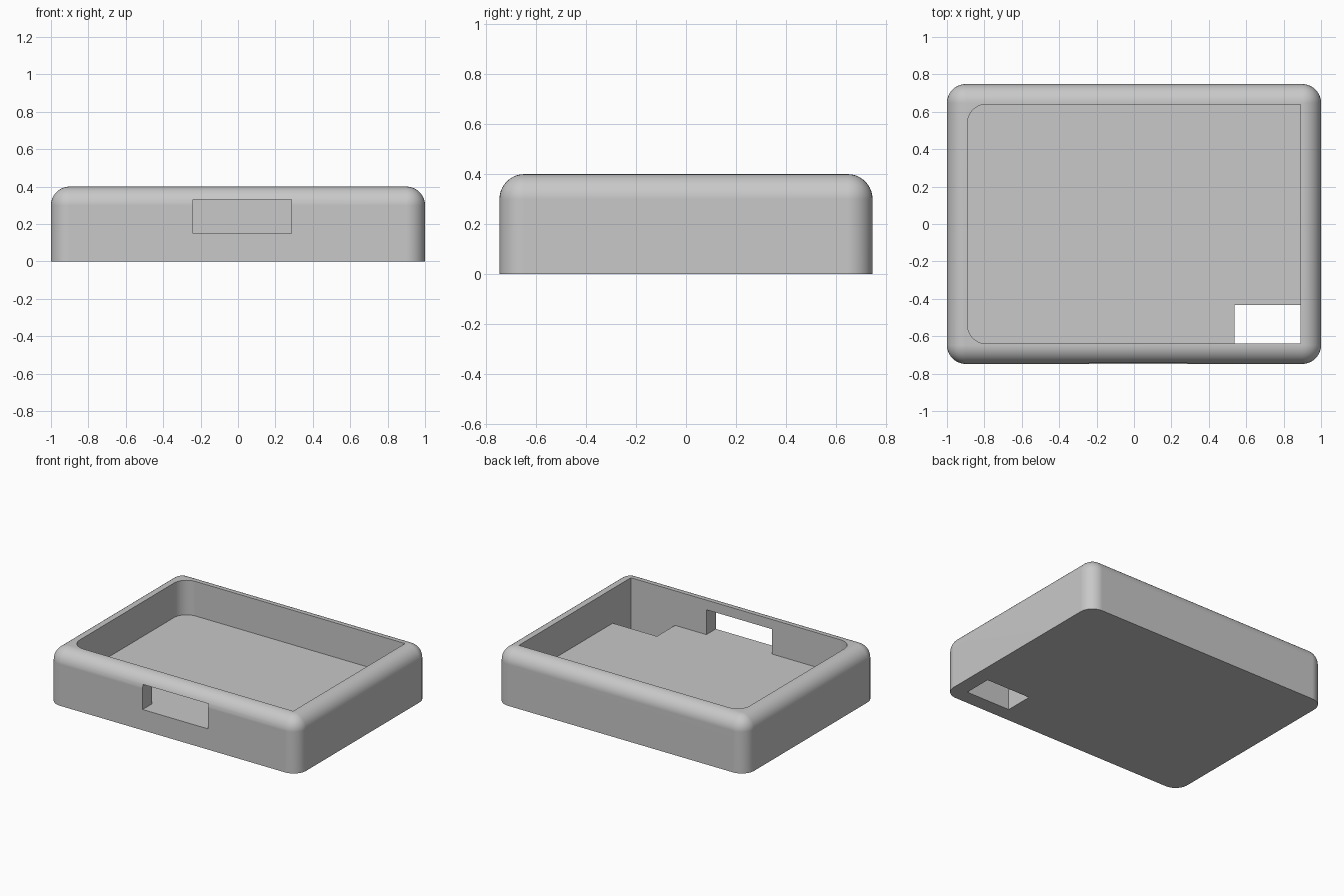
import bpy
import bmesh
import math

cube = bpy.data.objects.get("Cube")
if cube:
    bpy.data.objects.remove(cube, do_unlink=True)

HALF_X, HALF_Y, HEIGHT = 1.0, 0.748, 0.4
IN_X, IN_Y, FLOOR = 0.89, 0.64, 0.15
RADIUS = 0.1

grey = bpy.data.materials.new("plain_grey")
grey.use_nodes = True
colour = (0.58, 0.58, 0.58, 1)
grey.diffuse_color = colour
grey.node_tree.nodes["Principled BSDF"].inputs["Base Color"].default_value = colour


def block(name, low, high, rounded=None):
    """Box between two corners; edges picked by the rule get a round fillet."""
    bm = bmesh.new()
    bmesh.ops.create_cube(bm, size=1)
    for v in bm.verts:
        v.co = [(a + b) / 2 + c * (b - a) for a, b, c in zip(low, high, v.co)]
    if rounded:
        edges = [e for e in bm.edges if rounded(*[v.co for v in e.verts])]
        bmesh.ops.bevel(bm, geom=edges, offset=RADIUS, segments=10, profile=0.5,
                        affect='EDGES', clamp_overlap=False)
    bmesh.ops.recalc_face_normals(bm, faces=bm.faces)
    mesh = bpy.data.meshes.new(name)
    bm.to_mesh(mesh)
    bm.free()
    mesh.materials.append(grey)
    obj = bpy.data.objects.new(name, mesh)
    bpy.context.collection.objects.link(obj)
    return obj


def upright(a, b):
    return abs(a.z - b.z) > 0.1


# Case body: rounded upright and top edges, sharp base
case = block("case_body", (-HALF_X, -HALF_Y, 0), (HALF_X, HALF_Y, HEIGHT),
             lambda a, b: upright(a, b) or min(a.z, b.z) > HEIGHT / 2)

# Openings: main tray, slot in the front wall, cut-out through the floor
cutters = [
    block("tray_cutter", (-IN_X, -IN_Y, FLOOR), (IN_X, IN_Y, 0.6),
          lambda a, b: upright(a, b) and a.x < 0),
    block("slot_cutter", (-0.24, -0.9, FLOOR), (0.285, -0.55, 0.33)),
    block("floor_cutter", (0.536, -IN_Y, -0.1), (IN_X, -0.433, 0.25)),
]

bpy.ops.object.select_all(action='DESELECT')
case.select_set(True)
bpy.context.view_layer.objects.active = case
for cutter in cutters:
    cutter.hide_render = True
    cut = case.modifiers.new(cutter.name, 'BOOLEAN')
    cut.operation = 'DIFFERENCE'
    cut.solver = 'EXACT'
    cut.object = cutter
    bpy.ops.object.modifier_apply(modifier=cut.name)
for cutter in cutters:
    bpy.data.objects.remove(cutter, do_unlink=True)

# Smooth fillets with crisp cut edges and flat walls
bpy.ops.object.shade_smooth_by_angle(angle=math.radians(30))
weighted = case.modifiers.new("weighted_normals", 'WEIGHTED_NORMAL')
weighted.keep_sharp = True
